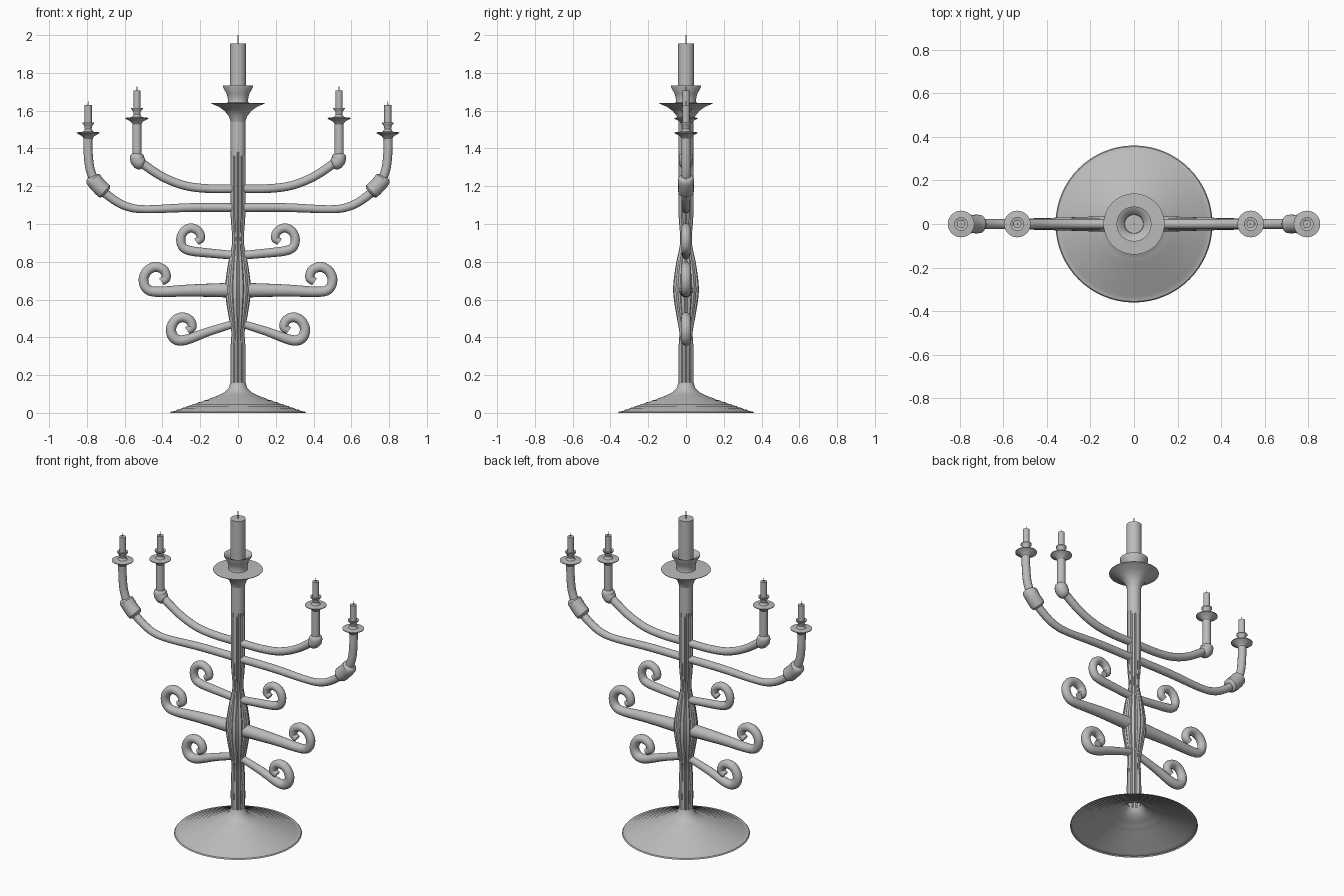
import bpy, bmesh, math
from mathutils import Vector

if "Cube" in bpy.data.objects:
    bpy.data.objects.remove(bpy.data.objects["Cube"])

grey = bpy.data.materials.new("plain grey metal")
grey.use_nodes = True
COLOUR = (0.5, 0.5, 0.5, 1)
grey.diffuse_color = COLOUR
grey.node_tree.nodes["Principled BSDF"].inputs["Base Color"].default_value = COLOUR


def finish(name, bm, angle=35):
    mesh = bpy.data.meshes.new(name)
    bm.to_mesh(mesh)
    bm.free()
    ob = bpy.data.objects.new(name, mesh)
    bpy.context.collection.objects.link(ob)
    mesh.materials.append(grey)
    bpy.ops.object.select_all(action="DESELECT")
    ob.select_set(True)
    bpy.context.view_layer.objects.active = ob
    bpy.ops.object.shade_smooth_by_angle(angle=math.radians(angle))
    return ob


def skin(bm, rings, caps):
    for a, b in zip(rings, rings[1:]):
        n = len(a)
        for i in range(n):
            j = (i + 1) % n
            bm.faces.new((a[i], a[j], b[j], b[i]))
    if caps:
        bm.faces.new(rings[0][::-1])
        bm.faces.new(rings[-1])


def lathe(name, profile, at=(0, 0), sides=48, caps=False, flute=0.0):
    """Turn (radius, height) pairs around a vertical axis."""
    bm = bmesh.new()
    rings = []
    for r, z in profile:
        ring = []
        for i in range(sides):
            a = math.tau * i / sides
            s = r * (1 - flute * (i % 4 == 0))
            ring.append(bm.verts.new((at[0] + s * math.cos(a), s * math.sin(a), z + at[1])))
        rings.append(ring)
    skin(bm, rings, caps)
    return finish(name, bm)


def spline(points, steps=6):
    """Smooth path through tuples, all components interpolated."""
    p = [Vector(q) for q in points]
    p = [2 * p[0] - p[1]] + p + [2 * p[-1] - p[-2]]
    out = []
    for a, b, c, d in zip(p, p[1:], p[2:], p[3:]):
        for k in range(steps):
            t = k / steps
            out.append(0.5 * (2 * b + (c - a) * t + (2 * a - 5 * b + 4 * c - d) * t * t
                              + (3 * b - a - 3 * c + d) * t ** 3))
    return out + [p[-2]]


def tube(name, points, side, steps=6, sides=16):
    """Sweep a circle along (x, z, radius) points in the front plane."""
    path = spline(points, steps)
    bm = bmesh.new()
    rings = []
    for i, q in enumerate(path):
        t = path[min(i + 1, len(path) - 1)] - path[max(i - 1, 0)]
        t = Vector((t.x, t.y)).normalized()
        ring = []
        for k in range(sides):
            a = math.tau * k / sides
            u, v = q.z * math.cos(a), q.z * math.sin(a)
            ring.append(bm.verts.new((side * (q.x - t.y * u), v, q.y + t.x * u)))
        rings.append(ring)
    skin(bm, rings, True)
    bmesh.ops.recalc_face_normals(bm, faces=bm.faces)
    return finish(name, bm)


# Open stepped foot rising to a smooth cone
foot = [(0.36, 0)]
STEPS = 7
for i in range(STEPS):
    r = 0.355 - 0.029 * i
    foot += [(r, 0.006 + 0.010 * i), (r - 0.022, 0.010 + 0.010 * i)]
foot += [(0.15, 0.076), (0.11, 0.09), (0.075, 0.107), (0.05, 0.13), (0.04, 0.16)]
lathe("foot", foot, sides=64)

# Fluted stem with a swelling in the middle, then a plain upper shaft
stem = spline([(0.04, 0.14, 0), (0.041, 0.25, 0), (0.039, 0.36, 0), (0.036, 0.43, 0),
               (0.052, 0.52, 0), (0.069, 0.65, 0), (0.055, 0.78, 0), (0.036, 0.87, 0),
               (0.031, 0.93, 0), (0.039, 1.04, 0), (0.04, 1.2, 0), (0.04, 1.38, 0)], 4)
lathe("fluted_stem", [(q.x, q.y) for q in stem], flute=0.1)
lathe("upper_shaft", [(0.039, 1.36), (0.039, 1.55)])

# Central drip pan, cup, candle and wick
lathe("centre_cup", [(0.039, 1.54), (0.048, 1.57), (0.07, 1.598), (0.10, 1.62), (0.14, 1.637),
                     (0.14, 1.64), (0.055, 1.642), (0.052, 1.655), (0.06, 1.69), (0.08, 1.725),
                     (0.08, 1.732), (0.062, 1.725), (0.044, 1.70)])
lathe("centre_candle", [(0.043, 1.69), (0.043, 1.955)], caps=True)
lathe("centre_wick", [(0.004, 1.95), (0.003, 2.0)], sides=8, caps=True)

# Scrolls: centreline of each, starting at the stem
scrolls = {
    "lower_scroll": [(0, 0.478, 0.02), (0.15, 0.432, 0.023), (0.28, 0.386, 0.027),
                     (0.335, 0.394, 0.028), (0.355, 0.44, 0.027), (0.335, 0.487, 0.026),
                     (0.295, 0.506, 0.026), (0.255, 0.49, 0.025), (0.243, 0.455, 0.024),
                     (0.268, 0.434, 0.021)],
    "middle_scroll": [(0, 0.65, 0.04), (0.25, 0.648, 0.032), (0.43, 0.641, 0.027),
                      (0.485, 0.66, 0.026), (0.5, 0.71, 0.026), (0.477, 0.755, 0.026),
                      (0.435, 0.773, 0.026), (0.392, 0.755, 0.025), (0.38, 0.715, 0.024),
                      (0.405, 0.694, 0.021)],
    "upper_scroll": [(0, 0.832, 0.022), (0.15, 0.846, 0.024), (0.25, 0.858, 0.025),
                     (0.292, 0.878, 0.024), (0.303, 0.922, 0.024), (0.285, 0.962, 0.024),
                     (0.247, 0.979, 0.024), (0.208, 0.96, 0.023), (0.197, 0.925, 0.022),
                     (0.22, 0.905, 0.019)],
}

# Candle branches with their joint sleeves
low_branch = [(0, 1.087, 0.023), (0.25, 1.087, 0.023), (0.48, 1.078, 0.021), (0.58, 1.09, 0.022),
              (0.66, 1.13, 0.023), (0.74, 1.2, 0.024), (0.78, 1.28, 0.024),
              (0.793, 1.37, 0.024), (0.795, 1.47, 0.024)]
low_sleeve = [(0.697, 1.165, 0.026), (0.706, 1.173, 0.042), (0.738, 1.202, 0.042),
              (0.768, 1.24, 0.042), (0.774, 1.25, 0.026)]
high_branch = [(0, 1.187, 0.023), (0.15, 1.187, 0.023), (0.28, 1.203, 0.023),
               (0.4, 1.25, 0.023), (0.51, 1.322, 0.024)]
high_sleeve = [(0.502, 1.312, 0.024), (0.512, 1.318, 0.035), (0.532, 1.336, 0.038),
               (0.535, 1.362, 0.036), (0.535, 1.372, 0.025)]
small_cup = [(0.024, -0.03), (0.032, -0.018), (0.061, -0.002), (0.061, 0.002), (0.026, 0.006),
             (0.018, 0.02), (0.02, 0.035), (0.031, 0.05), (0.031, 0.055), (0.019, 0.052)]

for side, label in ((1, "left"), (-1, "right")):
    for name, pts in scrolls.items():
        tube(label + "_" + name, pts, side)
    tube(label + "_low_branch", low_branch, side)
    tube(label + "_low_sleeve", low_sleeve, side, 2)
    tube(label + "_high_branch", high_branch, side)
    tube(label + "_high_sleeve", high_sleeve, side, 2)
    tube(label + "_high_upright", [(0.535, 1.33, 0.025), (0.535, 1.54, 0.024)], side, 1)
    for level, x, z in (("low", 0.793, 1.483), ("high", 0.535, 1.56)):
        at = (side * x, z)
        prefix = label + "_" + level
        lathe(prefix + "_cup", small_cup, at, 32)
        lathe(prefix + "_candle", [(0.019, 0.04), (0.019, 0.147)], at, 24, True)
        lathe(prefix + "_wick", [(0.003, 0.14), (0.002, 0.168)], at, 8, True)
